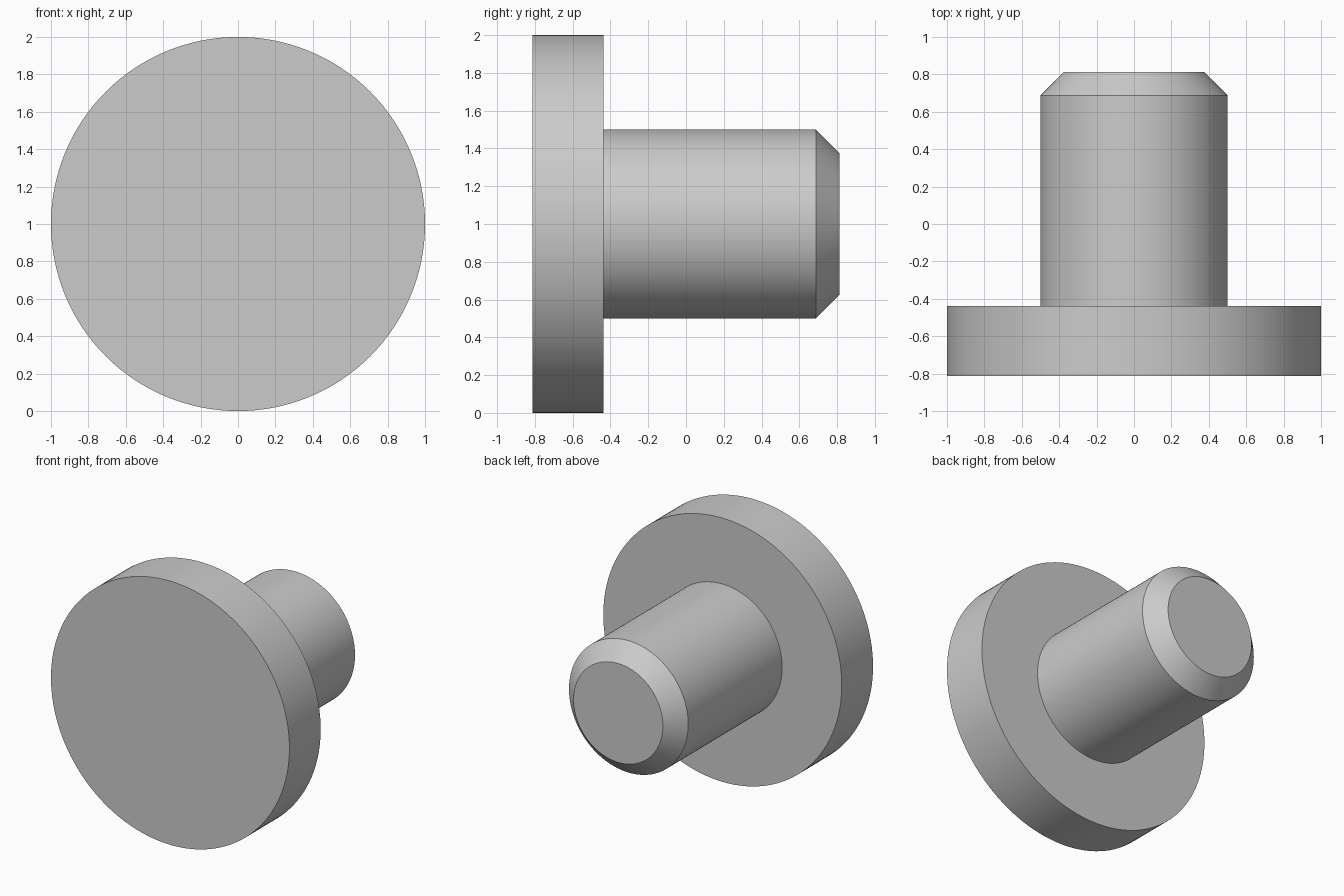
import bpy
import bmesh
import math
from mathutils import Matrix, Vector

cube = bpy.data.objects.get("Cube")
if cube:
    bpy.data.objects.remove(cube, do_unlink=True)

SEGMENTS = 128
CENTRE_Z = 1.0

# Plain grey metal
grey = bpy.data.materials.new("plain_grey")
grey.use_nodes = True
colour = (0.6, 0.6, 0.6, 1.0)
grey.diffuse_color = colour
grey.node_tree.nodes["Principled BSDF"].inputs["Base Color"].default_value = colour


def lathe_y(name, profile, material):
    """Turn a (radius, y) profile about the y axis and cap both ends."""
    bm = bmesh.new()
    rings = []
    for radius, y in profile:
        ring = []
        for i in range(SEGMENTS):
            a = math.tau * i / SEGMENTS
            ring.append(bm.verts.new((radius * math.cos(a), y, radius * math.sin(a))))
        rings.append(ring)
    for lower, upper in zip(rings, rings[1:]):
        for i in range(SEGMENTS):
            j = (i + 1) % SEGMENTS
            bm.faces.new((lower[i], lower[j], upper[j], upper[i]))
    bm.faces.new(rings[0])
    bm.faces.new(rings[-1])
    bmesh.ops.recalc_face_normals(bm, faces=bm.faces)
    mesh = bpy.data.meshes.new(name)
    bm.to_mesh(mesh)
    bm.free()
    mesh.materials.append(material)
    obj = bpy.data.objects.new(name, mesh)
    obj.location.z = CENTRE_Z
    bpy.context.collection.objects.link(obj)
    bpy.ops.object.select_all(action="DESELECT")
    obj.select_set(True)
    bpy.context.view_layer.objects.active = obj
    bpy.ops.object.shade_smooth_by_angle(angle=math.radians(30))
    return obj


# Wide disc head, round shank and chamfered tip in one turned piece
lathe_y("flanged_pin", [
    (1.0, -0.8125),
    (1.0, -0.4375),
    (0.5, -0.4375),
    (0.5, 0.6875),
    (0.375, 0.8125),
], grey)
